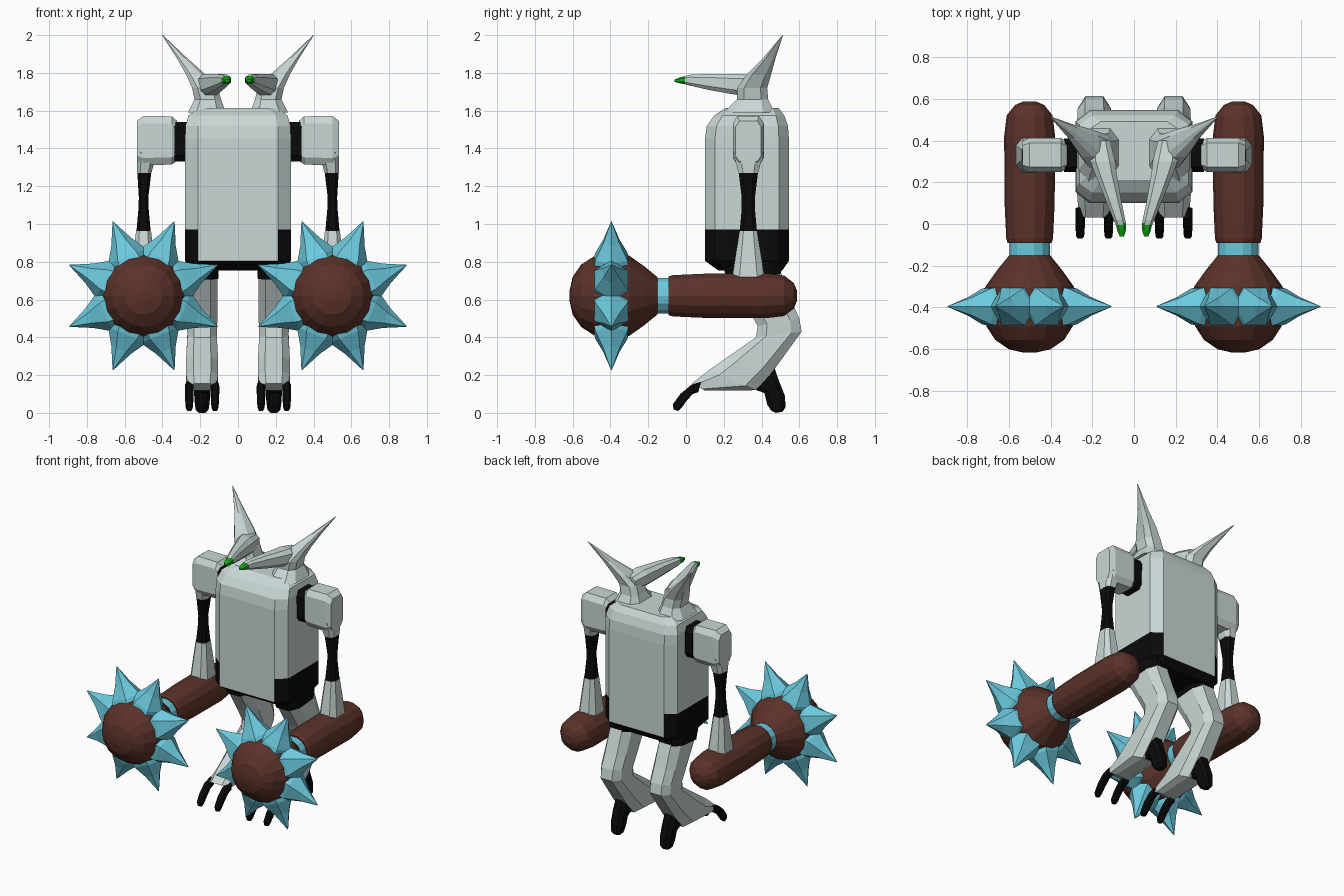
import bpy, bmesh, math
from mathutils import Vector

if "Cube" in bpy.data.objects:
    bpy.data.objects.remove(bpy.data.objects["Cube"])


def material(name, rgb):
    m = bpy.data.materials.new(name)
    m.diffuse_color = (*rgb, 1)
    m.use_nodes = True
    m.node_tree.nodes["Principled BSDF"].inputs["Base Color"].default_value = m.diffuse_color
    return m


GREY = material("pale grey", (0.59, 0.68, 0.67))
BLACK = material("black", (0.003, 0.003, 0.003))
BROWN = material("dark brown", (0.105, 0.032, 0.022))
BLUE = material("light blue", (0.15, 0.59, 0.73))
GREEN = material("green", (0.006, 0.40, 0.008))
X, Y = Vector((1, 0, 0)), Vector((0, 1, 0))


def section(c, n):
    """Unit cross-section: octagon with corner cut c, or a circle of n sides."""
    if c:
        d = 1 - c
        return [(1, -d), (1, d), (d, 1), (-d, 1), (-1, d), (-1, -d), (-d, -1), (d, -1)]
    return [(math.cos(2 * math.pi * i / n), math.sin(2 * math.pi * i / n)) for i in range(n)]


def add_loft(bm, rings, side=X, c=0.45, n=16):
    """Skin rings given as (edge point, opposite edge point, half width)."""
    loops = []
    for p, q, w in rings:
        p, q = Vector(p), Vector(q)
        loops.append([bm.verts.new((p + q) / 2 + side * w * u + (p - q) / 2 * v)
                      for u, v in section(c, n)])
    for a, b in zip(loops, loops[1:]):
        for i in range(len(a)):
            j = (i + 1) % len(a)
            bm.faces.new((a[i], a[j], b[j], b[i]))
    bm.faces.new(loops[0])
    bm.faces.new(loops[-1])


def finish(name, bm, mats, mirror=True):
    bmesh.ops.recalc_face_normals(bm, faces=bm.faces)
    me = bpy.data.meshes.new(name)
    bm.to_mesh(me)
    bm.free()
    for m in mats:
        me.materials.append(m)
    ob = bpy.data.objects.new(name, me)
    bpy.context.collection.objects.link(ob)
    if mirror:
        ob.modifiers.new("mirror", 'MIRROR').use_clip = False
    return ob


def part(name, mat, rings, **kw):
    bm = bmesh.new()
    add_loft(bm, rings, **kw)
    return finish(name, bm, [mat])


def upright(rows):
    """Horizontal rings from (x, front y, back y, z, half width)."""
    return [((x, f, z), (x, b, z), w) for x, f, b, z, w in rows]


def profile(x, rows):
    """Rings in a side-view plane from (y1, z1, y2, z2, half width)."""
    return [((x, a, b), (x, c, d), w) for a, b, c, d, w in rows]


# torso: black underside and hip corners, pale panels front and back
bm = bmesh.new()
add_loft(bm, upright([(0, .17, .51, .755, .24), (0, .10, .545, .805, .28),
                      (0, .10, .545, .97, .28), (0, .10, .545, 1.45, .28),
                      (0, .11, .54, 1.52, .278), (0, .15, .52, 1.575, .262),
                      (0, .21, .49, 1.615, .21)]), c=.24)
for f in bm.faces:
    m = f.calc_center_median()
    f.material_index = int(m.z < .80 or (m.z < .96 and abs(m.x) > .22))
finish("torso", bm, [GREY, BLACK], mirror=False)

# twin heads: neck sweeping up into a horn, and a forward snout
part("neck_and_horn", GREY, upright([
    (.165, .20, .47, 1.59, .10), (.16, .27, .435, 1.66, .07), (.175, .27, .43, 1.72, .068),
    (.222, .32, .45, 1.79, .052), (.298, .41, .475, 1.88, .027), (.40, .51, .514, 2.0, .002)]))


def snout(rows):
    return [((x, y, t), (x, y, b), w) for x, y, t, b, w in rows]


part("snout", GREY, snout([
    (.165, .40, 1.775, 1.69, .05), (.15, .30, 1.795, 1.68, .06), (.135, .24, 1.795, 1.688, .052),
    (.10, .12, 1.795, 1.71, .038), (.07, .02, 1.79, 1.733, .028), (.063, -.005, 1.783, 1.74, .024)]))
part("snout_tip", GREEN, snout([
    (.063, .004, 1.785, 1.74, .025), (.06, -.03, 1.777, 1.744, .021),
    (.058, -.06, 1.765, 1.752, .01)]))


# arms
def sideways(rows):
    return [((x, .33, t), (x, .33, b), w) for x, t, b, w in rows]


part("shoulder_joint", BLACK, sideways([(.25, 1.54, 1.33, .08), (.335, 1.54, 1.33, .08)]),
     side=Y, c=.3)
part("shoulder", GREY, sideways([
    (.322, 1.545, 1.335, .065), (.35, 1.57, 1.315, .082),
    (.50, 1.572, 1.31, .082), (.535, 1.545, 1.33, .068)]), side=Y, c=.3)
part("upper_arm", GREY, upright([
    (.487, .25, .41, 1.38, .048), (.49, .265, .395, 1.32, .045), (.496, .278, .382, 1.27, .038)]))
part("forearm", BLACK, upright([
    (.496, .279, .381, 1.272, .037), (.50, .295, .365, 1.14, .025),
    (.50, .295, .365, 1.08, .027), (.50, .284, .376, .958, .038)]))
part("hand", GREY, upright([
    (.50, .283, .377, .962, .04), (.50, .265, .395, .85, .052), (.50, .245, .415, .72, .065)]))

# maces: round sections along y
CX, CZ = .50, .62


def turned(name, mat, rows, n):
    return part(name, mat, [((CX, y, CZ + r), (CX, y, CZ - r), r) for y, r in rows], c=0, n=n)


turned("mace_handle", BROWN, [(-.092, .105), (-.07, .112), (.10, .12), (.42, .122),
                              (.52, .11), (.57, .07), (.587, .03)], 14)
turned("mace_band", BLUE, [(-.16, .097), (-.085, .097)], 14)
turned("mace_ball", BROWN, [(-.15, .098), (-.22, .155), (-.30, .212), (-.40, .226), (-.49, .207),
                            (-.555, .165), (-.60, .10), (-.616, .03)], 16)
bm = bmesh.new()
for k in range(8):
    a = math.radians(22.5 + 45 * k)
    out = Vector((math.cos(a), 0, math.sin(a)))
    tan = Vector((-math.sin(a), 0, math.cos(a)))
    rings = []
    for d, hy, hw in [(.16, .115, .12), (.225, .098, .11), (.31, .05, .056), (.425, .002, .002)]:
        o = Vector((CX, -.395, CZ)) + out * d
        rings.append((o + Y * hy, o - Y * hy, hw))
    add_loft(bm, rings, side=tan, c=0, n=6)
finish("mace_spikes", bm, [BLUE])

# legs, bent backwards at the knee
part("hip", BLACK, profile(.19, [(.18, .82, .52, .82, .088), (.22, .705, .50, .73, .088)]))
part("leg", GREY, profile(.19, [
    (.22, .73, .50, .75, .082), (.33, .55, .56, .59, .082), (.38, .46, .60, .50, .08),
    (.37, .40, .612, .43, .078), (.22, .295, .46, .22, .085), (.12, .225, .37, .12, .085),
    (.03, .155, .10, .118, .075)]))

# claws: two toes in front, one spur behind
for label, x in (("inner", .122), ("outer", .258)):
    part(label + "_toe", BLACK, profile(x, [
        (.08, .165, .065, .11, .022), (.03, .15, .035, .10, .023),
        (-.03, .10, .002, .062, .022), (-.07, .045, -.025, .025, .019),
        (-.066, .018, -.04, .01, .012)]))
part("heel_claw", BLACK, profile(.19, [
    (.465, .25, .36, .125, .045), (.492, .17, .415, .105, .043), (.524, .09, .43, .045, .04),
    (.527, .03, .45, .012, .034), (.51, .006, .475, 0, .02)]))
